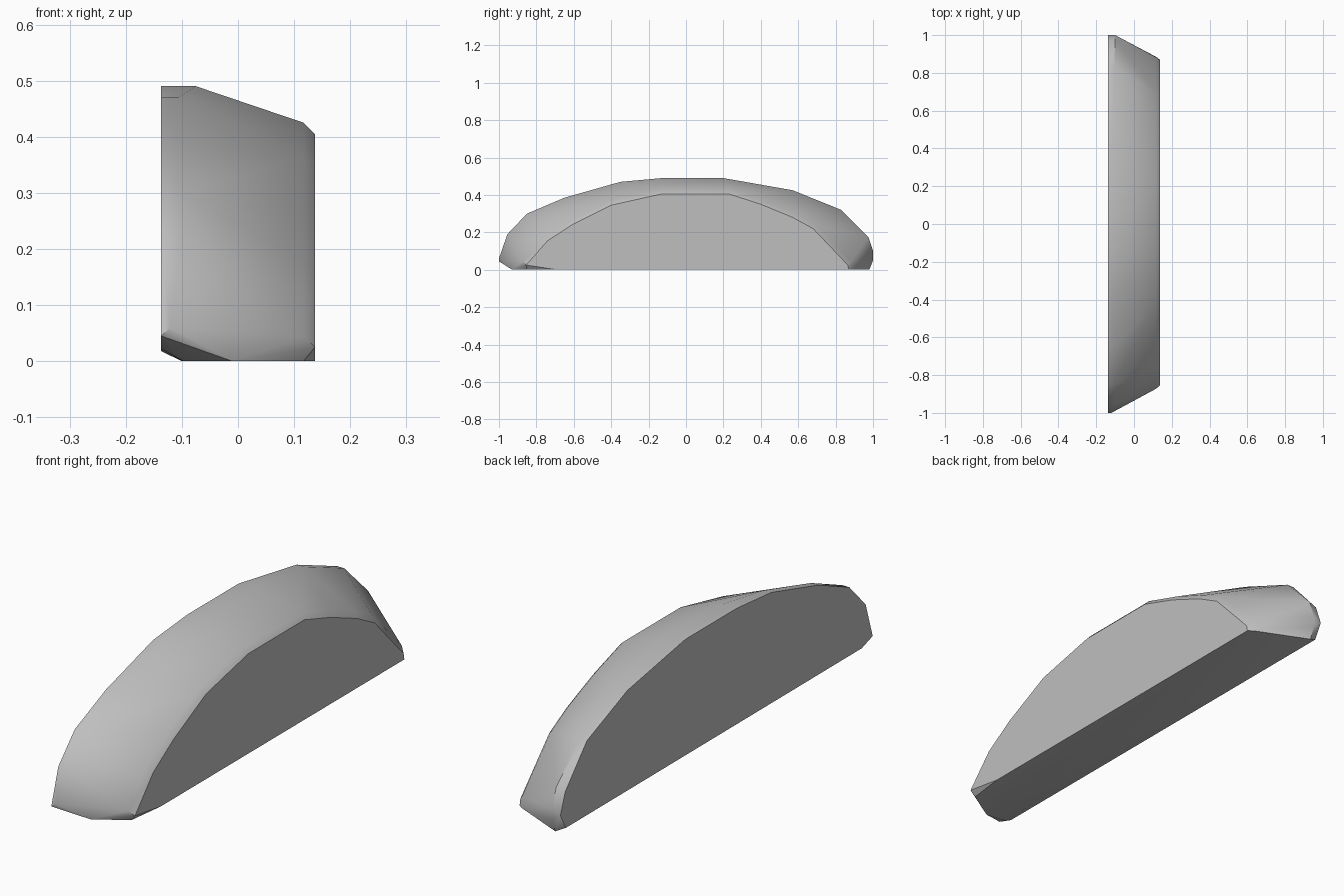
import bpy
import bmesh
from math import radians

cube = bpy.data.objects.get("Cube")
if cube:
    bpy.data.objects.remove(cube, do_unlink=True)

# Arched outlines as (y, z)
large = [(-1, .045), (-.955, .19), (-.85, .3), (-.65, .385), (-.35, .47),
         (-.13, .49), (.2, .49), (.57, .425), (.83, .32), (.97, .165),
         (1, .08), (.965, .018), (-.93, .022)]
small = [(-.855, .025), (-.74, .155), (-.61, .24), (-.4, .345), (-.13, .405),
         (.23, .405), (.4, .35), (.57, .28), (.68, .22), (.865, .025),
         (.87, 0), (-.69, 0)]

# Wide back face, and the belt just in front of it
points = [(-.137, y, z) for y, z in large]
points += [(-.075 if z > .48 else -.105, y, z) for y, z in large[1:9]]
points += [(-.1, .975, .175), (-.1, 1, .1), (-.1, 1, .05), (-.1, .98, 0),
           (-.12, -1, .06), (-.097, -.92, 0), (-.01, -.93, 0)]

# Narrow front face, and the rounded rim behind it
points += [(.137, y, z) for y, z in small]
points += [(.117, y * 1.02, z + .02) for y, z in small[:10]]
points += [(.117, .885, 0), (.117, -.85, 0)]

# Convex skin around the outlines
bm = bmesh.new()
for p in points:
    bm.verts.new(p)
hull = bmesh.ops.convex_hull(bm, input=bm.verts[:])
spare = {v for v in hull["geom_interior"] + hull["geom_unused"]
         if isinstance(v, bmesh.types.BMVert) and v.is_valid}
bmesh.ops.delete(bm, geom=list(spare), context="VERTS")
bmesh.ops.dissolve_limit(bm, angle_limit=radians(1), verts=bm.verts[:], edges=bm.edges[:])
bmesh.ops.recalc_face_normals(bm, faces=bm.faces[:])
mesh = bpy.data.meshes.new("arched_block")
bm.to_mesh(mesh)
bm.free()
block = bpy.data.objects.new("arched_block", mesh)
bpy.context.collection.objects.link(block)

# Plain grey
grey = bpy.data.materials.new("plain_grey")
grey.use_nodes = True
colour = (.52, .52, .52, 1)
grey.diffuse_color = colour
grey.node_tree.nodes["Principled BSDF"].inputs["Base Color"].default_value = colour
mesh.materials.append(grey)

# Smooth arch, crisp rims
bpy.ops.object.select_all(action="DESELECT")
block.select_set(True)
bpy.context.view_layer.objects.active = block
bpy.ops.object.shade_smooth_by_angle(angle=radians(32))
